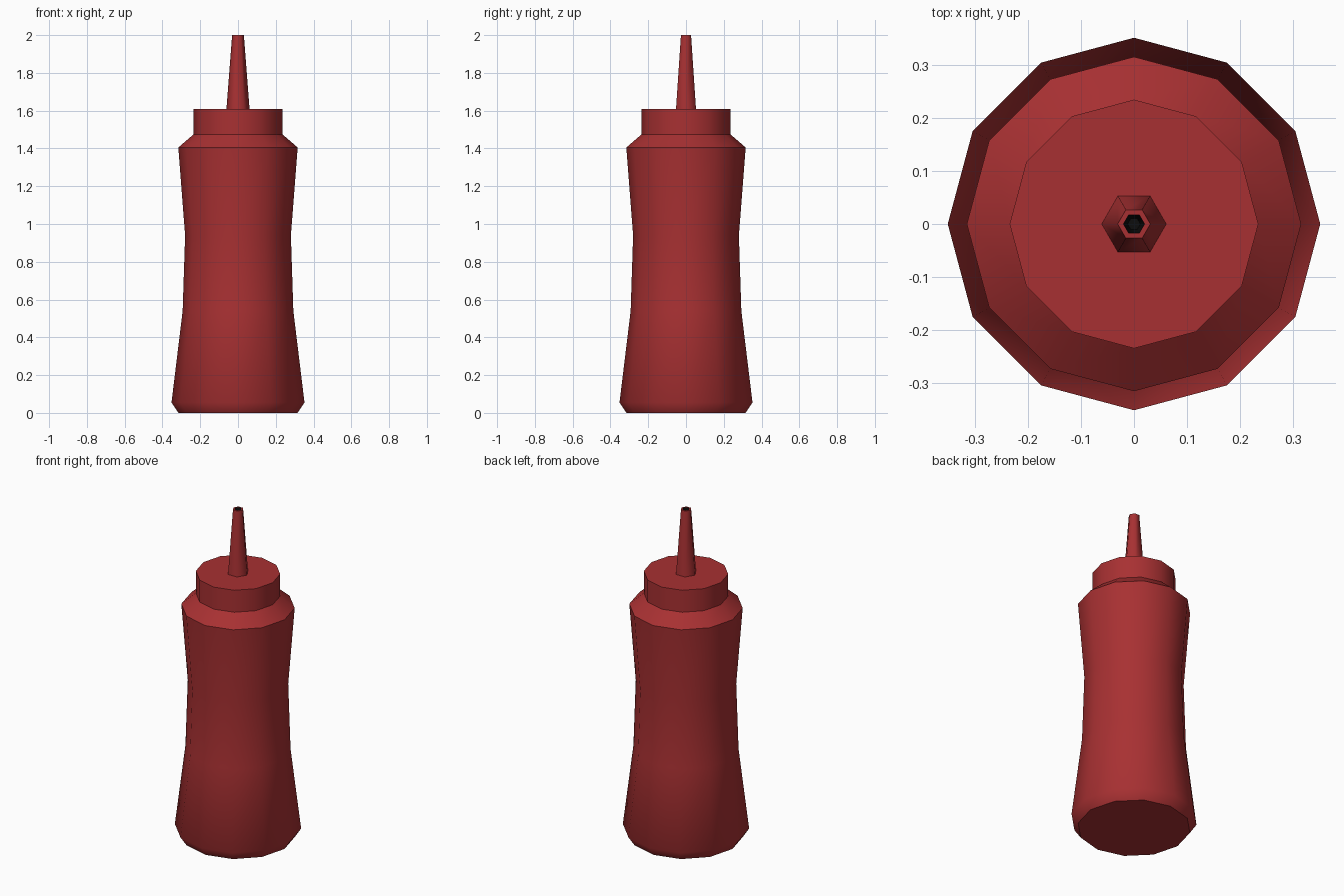
import bpy
import math

cube = bpy.data.objects.get("Cube")
if cube:
    bpy.data.objects.remove(cube, do_unlink=True)


def make_material(name, color):
    mat = bpy.data.materials.new(name)
    mat.use_nodes = True
    mat.diffuse_color = color
    bsdf = mat.node_tree.nodes["Principled BSDF"]
    bsdf.inputs["Base Color"].default_value = color
    bsdf.inputs["Roughness"].default_value = 0.6
    return mat


red = make_material("sauce red", (0.39, 0.03, 0.032, 1))
black = make_material("opening black", (0.004, 0.004, 0.004, 1))


def lathe(name, profile, sides, smooth_angle, materials, cap_start=True, cap_end=True):
    """Turn a (radius, height) profile around z, with flat end caps."""
    verts = [(r * math.cos(math.tau * i / sides), r * math.sin(math.tau * i / sides), z)
             for r, z in profile for i in range(sides)]
    faces = []
    for k in range(len(profile) - 1):
        a, b = k * sides, (k + 1) * sides
        for i in range(sides):
            j = (i + 1) % sides
            faces.append((a + i, a + j, b + j, b + i))
    if cap_start:
        faces.append(tuple(reversed(range(sides))))
    if cap_end:
        faces.append(tuple(range(len(verts) - sides, len(verts))))
    mesh = bpy.data.meshes.new(name)
    mesh.from_pydata(verts, [], faces)
    for mat in materials:
        mesh.materials.append(mat)
    obj = bpy.data.objects.new(name, mesh)
    bpy.context.collection.objects.link(obj)
    bpy.ops.object.select_all(action="DESELECT")
    obj.select_set(True)
    bpy.context.view_layer.objects.active = obj
    bpy.ops.object.shade_smooth_by_angle(angle=math.radians(smooth_angle))
    return obj


# Waisted bottle with chamfered foot and sloping shoulder
lathe("bottle_body",
      [(0.315, 0), (0.352, 0.055), (0.293, 0.54), (0.28, 0.94),
       (0.316, 1.405), (0.235, 1.475)],
      12, 50, [red], cap_end=False)

# Screw cap
lathe("cap", [(0.235, 1.475), (0.235, 1.61)], 12, 50, [red], cap_start=False)

# Tapered nozzle with a dark bore sunk into its tip
nozzle = lathe("nozzle", [(0.061, 1.61), (0.031, 2), (0.02, 2), (0.012, 1.9)],
               6, 65, [red, black], cap_start=False)
for face in nozzle.data.polygons:
    on_axis_side = face.center.xy.length < 0.019
    face.material_index = 1 if on_axis_side else 0
